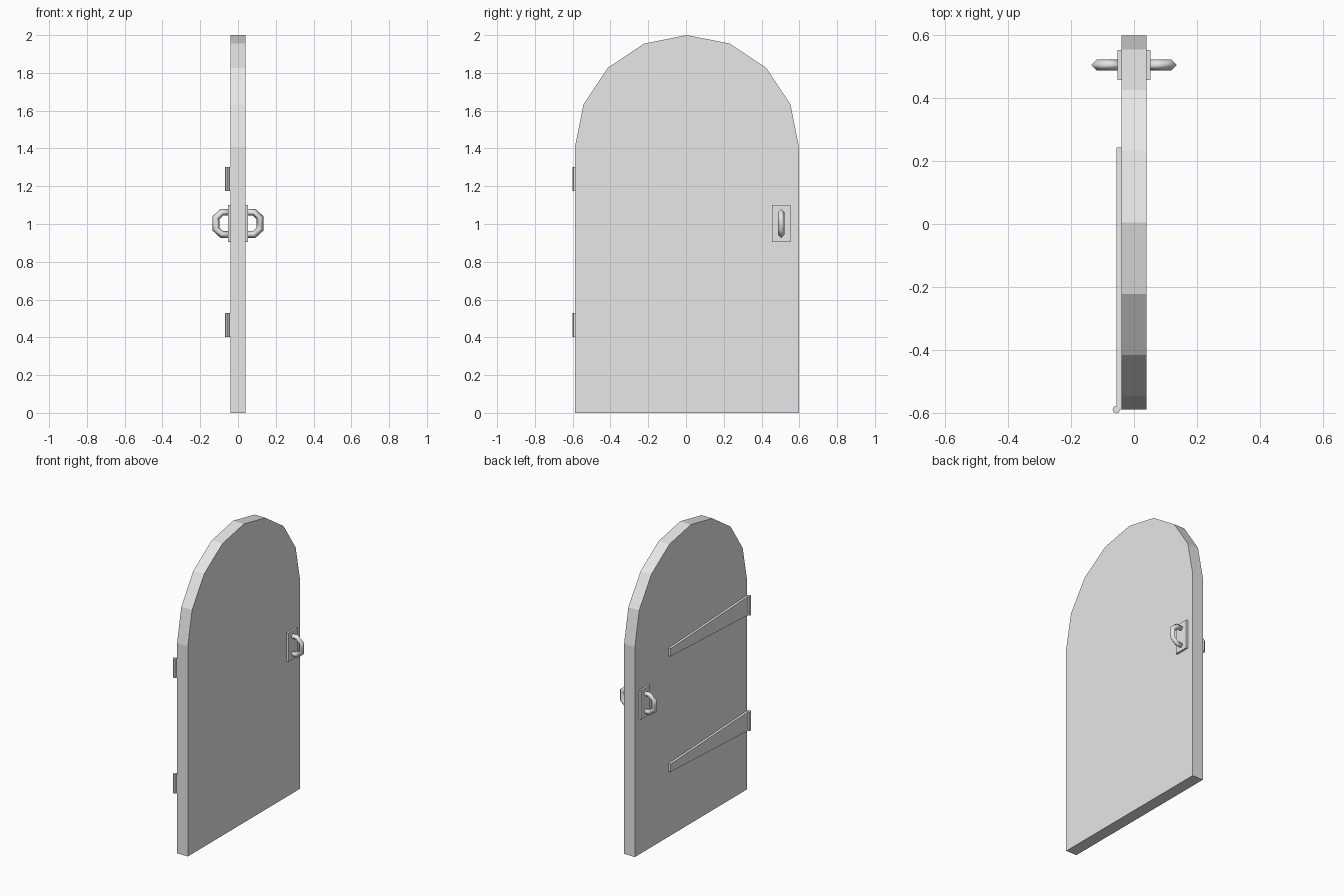
import bpy, bmesh, math
from mathutils import Vector

cube = bpy.data.objects.get("Cube")
if cube:
    bpy.data.objects.remove(cube, do_unlink=True)

grey = bpy.data.materials.new("plain_grey")
grey.use_nodes = True
COLOUR = (0.8, 0.8, 0.8, 1)
grey.diffuse_color = COLOUR
grey.node_tree.nodes["Principled BSDF"].inputs["Base Color"].default_value = COLOUR


def finish(name, bm, smooth=False):
    bmesh.ops.recalc_face_normals(bm, faces=bm.faces)
    mesh = bpy.data.meshes.new(name)
    bm.to_mesh(mesh)
    bm.free()
    mesh.materials.append(grey)
    for p in mesh.polygons:
        p.use_smooth = smooth
    obj = bpy.data.objects.new(name, mesh)
    bpy.context.collection.objects.link(obj)
    return obj


def slab(name, outline, x0, x1):
    """Extrude a (y, z) outline between two x positions."""
    bm = bmesh.new()
    face = bm.faces.new([bm.verts.new((x0, y, z)) for y, z in outline])
    out = bmesh.ops.extrude_face_region(bm, geom=[face])
    moved = [v for v in out["geom"] if isinstance(v, bmesh.types.BMVert)]
    bmesh.ops.translate(bm, verts=moved, vec=(x1 - x0, 0, 0))
    return finish(name, bm)


def sweep(name, path, y, radius):
    """Diamond-section bar along an (x, z) path, mitred at the bends."""
    bm = bmesh.new()
    pts = [Vector((x, 0, z)) for x, z in path]
    side = Vector((0, 1, 0))
    rings = []
    for i, p in enumerate(pts):
        a = (p - pts[max(i - 1, 0)]).normalized()
        b = (pts[min(i + 1, len(pts) - 1)] - p).normalized()
        t = (a + b).normalized()
        ref = a if a.length else b
        n = t.cross(side) * (radius / t.dot(ref))
        s = side * radius
        rings.append([bm.verts.new(p + o + side * y) for o in (n, s, -n, -s)])
    for r, q in zip(rings, rings[1:]):
        for k in range(4):
            bm.faces.new((r[k], r[(k + 1) % 4], q[(k + 1) % 4], q[k]))
    bm.faces.new(rings[0])
    bm.faces.new(rings[-1])
    return finish(name, bm, smooth=True)


# Door leaf: rectangle topped by a faceted half-round arch
R, CY, SPRING, HALF = 0.593, 0.005, 1.407, 0.04
arch = [(CY + R * math.cos(math.pi * i / 8), SPRING + R * math.sin(math.pi * i / 8))
        for i in range(9)]
slab("door_leaf", [(CY - R, 0), (CY + R, 0)] + arch, -HALF, HALF)

# Handle plates and pull handles on both faces
HY, HZ = 0.504, 1.003
for side, s in (("left", 1), ("right", -1)):
    plate = [(HY + a * 0.048, HZ + b * 0.097)
             for a, b in ((-1, -1), (1, -1), (1, 1), (-1, 1))]
    slab(side + "_handle_plate", plate, s * HALF, s * 0.053)
    half = [(0.045, 0.059), (0.085, 0.059), (0.117, 0.03)]
    path = [(s * x, HZ + z) for x, z in half]
    path += [(s * x, HZ - z) for x, z in reversed(half)]
    sweep(side + "_pull_handle", path, HY, 0.018)

# Tapered hinge straps with their barrels
for level, z in (("lower", 0.465), ("upper", 1.238)):
    strap = [(-0.588, z - 0.063), (0.243, z - 0.026),
             (0.243, z + 0.026), (-0.588, z + 0.063)]
    slab(level + "_hinge_strap", strap, -HALF, -0.056)
    bm = bmesh.new()
    bmesh.ops.create_cone(bm, cap_ends=True, segments=8, radius1=0.012,
                          radius2=0.012, depth=0.128)
    bmesh.ops.translate(bm, verts=bm.verts, vec=(-0.056, -0.588, z))
    finish(level + "_hinge_barrel", bm)
